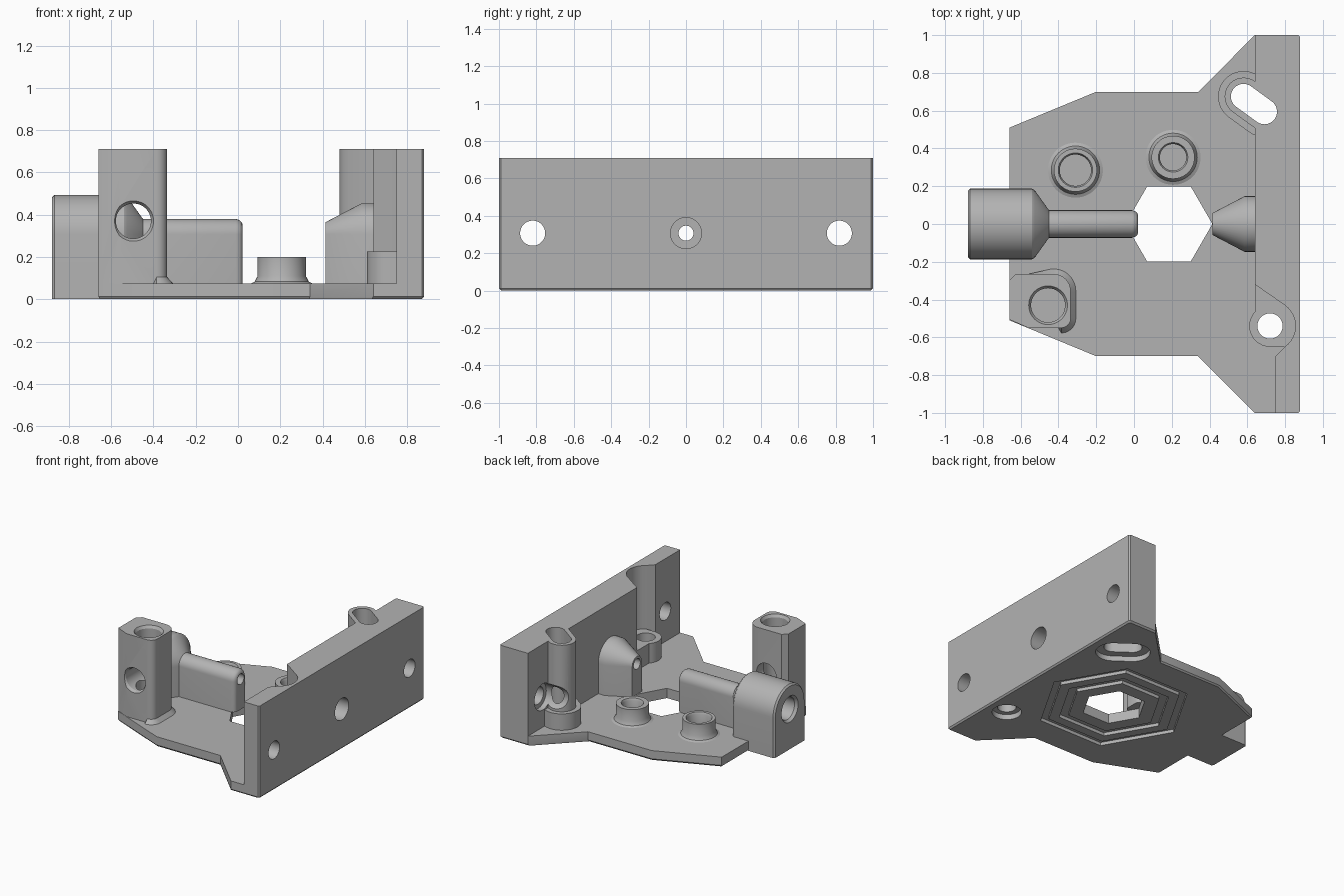
import bpy, bmesh, math

if "Cube" in bpy.data.objects:
    bpy.data.objects.remove(bpy.data.objects["Cube"])

mat = bpy.data.materials.new("plain grey")
mat.diffuse_color = (0.45, 0.45, 0.45, 1)
mat.use_nodes = True
mat.node_tree.nodes["Principled BSDF"].inputs["Base Color"].default_value = mat.diffuse_color
SEG = 48


def loft(name, rings, closed=False):
    """Skin a list of equal-length point rings; cap the ends unless closed."""
    bm = bmesh.new()
    vs = [[bm.verts.new(p) for p in ring] for ring in rings]
    n = len(vs[0])
    pairs = list(zip(vs, vs[1:])) + ([(vs[-1], vs[0])] if closed else [])
    for a, b in pairs:
        for i in range(n):
            j = (i + 1) % n
            bm.faces.new((a[i], a[j], b[j], b[i]))
    if not closed:
        bm.faces.new(vs[0])
        bm.faces.new(vs[-1])
    bmesh.ops.recalc_face_normals(bm, faces=bm.faces)
    me = bpy.data.meshes.new(name)
    bm.to_mesh(me)
    bm.free()
    me.materials.append(mat)
    ob = bpy.data.objects.new(name, me)
    bpy.context.collection.objects.link(ob)
    return ob


def prism(name, outline, z0, z1):
    return loft(name, [[(x, y, z) for x, y in outline] for z in (z0, z1)])


def lathe(name, profile, axis, c):
    """Profile of (absolute position on axis, radius); c = centre in the other two axes."""
    rings = []
    for t, r in profile:
        ring = []
        for i in range(SEG):
            a = 2 * math.pi * i / SEG
            u, v = c[0] + r * math.cos(a), c[1] + r * math.sin(a)
            ring.append({'x': (t, u, v), 'y': (u, t, v), 'z': (u, v, t)}[axis])
        rings.append(ring)
    return loft(name, rings)


def arch(name, sections, zc, z0):
    """Round-topped, straight-sided body along x from (x, radius) sections."""
    rings = []
    for x, r in sections:
        ring = [(x, -r, z0)]
        for i in range(SEG // 2 + 1):
            a = math.pi * i / (SEG // 2)
            ring.append((x, -r * math.cos(a), zc + r * math.sin(a)))
        rings.append(ring + [(x, r, z0)])
    return loft(name, rings)


def arc(cx, cy, r, a0, a1, n=12):
    return [(cx + r * math.cos(math.radians(a0 + (a1 - a0) * i / n)),
             cy + r * math.sin(math.radians(a0 + (a1 - a0) * i / n))) for i in range(n + 1)]


def slot(r):
    """Outline of the slanted slot grown to radius r."""
    (ax, ay), (bx, by) = (0.58, 0.675), (0.69, 0.595)
    d = math.degrees(math.atan2(by - ay, bx - ax))
    return arc(bx, by, r, d - 90, d + 90, 20) + arc(ax, ay, r, d + 90, d + 270, 20)


def hexagon(r, z):
    return [(0.185 + r * math.cos(math.pi * i / 3), r * math.sin(math.pi * i / 3), z)
            for i in range(6)]


def cut(parts, cutters):
    for ob in parts:
        bpy.context.view_layer.objects.active = ob
        for c in cutters:
            m = ob.modifiers.new("cut", 'BOOLEAN')
            m.operation, m.solver, m.object = 'DIFFERENCE', 'EXACT', c
            bpy.ops.object.modifier_apply(modifier=m.name)
    for c in cutters:
        bpy.data.objects.remove(c)


# base plate with a small chamfer around its underside
half = [(0.88, 0.99), (0.87, 1.0), (0.64, 1.0), (0.34, 0.70), (-0.2, 0.70), (-0.66, 0.51)]
outline = half + [(x, -y) for x, y in reversed(half)]
plate = loft("base_plate", [[(x * s, y * s, z) for x, y in outline]
                            for z, s in ((0, 0.988), (0.012, 1), (0.075, 1))])

# tall mounting wall with a recess around the corner screw
wall = prism("mounting_wall",
             [(0.64, 1), (0.87, 1), (0.88, 0.99), (0.88, -0.99), (0.87, -1), (0.75, -1),
              (0.75, -0.70)] + arc(0.72, -0.54, 0.135, -53, 55) + [(0.64, -0.32)], 0.075, 0.71)
screw_boss = prism("corner_screw_boss",
                   arc(0.72, -0.54, 0.11, 137, 270) + [(0.82, -0.65)]
                   + arc(0.72, -0.54, 0.137, -50, 55) + [(0.64, -0.32)], 0.075, 0.225)

# slotted post against the wall
slot_post = prism("slot_post", slot(0.10), 0.2, 0.71)
slot_base = prism("slot_post_base", slot(0.135), 0.075, 0.2)

# conical nozzle on the wall, and the facing housing with its arm
nozzle = arch("wall_nozzle", [(0.415, 0.058), (0.585, 0.147), (0.66, 0.147)], 0.307, 0.075)
housing = arch("round_housing", [(-0.88, 0.175), (-0.868, 0.187), (-0.54, 0.187),
                                 (-0.525, 0.178), (-0.45, 0.073)], 0.307, 0.0)
arm = arch("housing_arm", [(-0.47, 0.073), (-0.01, 0.073), (0.008, 0.067),
                           (0.018, 0.057), (0.022, 0.045)], 0.307, 0.075)

# tall corner post
corner_post = prism("corner_post",
                    [(-0.66, -0.505), (-0.56, -0.55)] + arc(-0.385, -0.50, 0.05, -90, 0, 6)
                    + arc(-0.425, -0.355, 0.09, 0, 90, 8) + [(-0.625, -0.265), (-0.66, -0.30)],
                    0.075, 0.71)
# flared foot of the corner post
foot_in = arc(-0.385, -0.50, 0.05, -90, 0, 6) + arc(-0.425, -0.355, 0.09, 0, 90, 8)
foot_out = arc(-0.385, -0.50, 0.08, -90, 0, 6) + arc(-0.425, -0.355, 0.12, 0, 90, 8)
loft("corner_post_foot", [[(x, y, 0.072) for x, y in foot_out + [(-0.56, -0.265)]],
                          [(x, y, 0.105) for x, y in foot_in + [(-0.56, -0.265)]]])

# two short screw bosses
for name, c, r in (("left_boss", (-0.31, 0.285), 0.083), ("right_boss", (0.207, 0.353), 0.07)):
    lathe(name, [(0.073, 0.15), (0.083, 0.128), (0.11, 0.114), (0.2, 0.114),
                 (0.2, r + 0.008), (0.185, r), (0.08, r)], 'z', c)

# hexagonal window and grooves under the plate
cut([plate], [loft("hex_cutter", [hexagon(0.23, -0.1), hexagon(0.23, 0.2)])] +
    [loft("groove_cutter", [hexagon(b, -0.02), hexagon(b, 0.025),
                            hexagon(a, 0.025), hexagon(a, -0.02)], True)
     for a, b in ((0.34, 0.41), (0.49, 0.55))])

# vertical screw holes, countersunk from below
cut([plate, wall, slot_post, slot_base],
    [loft("slot_cutter", [[(x, y, z) for x, y in slot(r)]
                          for z, r in ((-0.02, 0.125), (0.04, 0.125), (0.041, 0.067), (0.8, 0.067))])])
cut([plate, screw_boss],
    [lathe("screw_cutter", [(-0.02, 0.104), (0.04, 0.104), (0.041, 0.067), (0.8, 0.067)],
           'z', (0.72, -0.54))])

# horizontal wall holes, the inner side widened next to the slotted post
cut([wall, slot_post, slot_base],
    [lathe("wall_hole_cutter", [(0.4, 0.1), (0.68, 0.1), (0.681, 0.067), (1, 0.067)],
           'x', (0.82, 0.307))])
cut([wall], [lathe("wall_hole_cutter", [(0.4, 0.067), (1, 0.067)], 'x', (-0.82, 0.307))])
cut([wall, nozzle], [lathe("nozzle_cutter", [(0.3, 0.04), (0.75, 0.04), (0.751, 0.083), (1, 0.083)],
                           'x', (0, 0.307))])
cut([housing, arm], [lathe("bore_cutter", [(-0.9, 0.115), (-0.86, 0.085), (-0.52, 0.085),
                                           (-0.47, 0.04), (0.1, 0.04)], 'x', (0, 0.307))])

# holes in the corner post
cut([corner_post], [
    lathe("post_top_cutter", [(0.73, 0.115), (0.69, 0.09), (0.12, 0.09)], 'z', (-0.455, -0.43)),
    lathe("post_side_cutter", [(-0.57, 0.108), (-0.53, 0.083), (-0.2, 0.083)], 'y', (-0.495, 0.37))])

# smooth round faces, keep hard edges
bpy.ops.object.select_all(action='SELECT')
bpy.ops.object.shade_smooth_by_angle(angle=math.radians(30))
